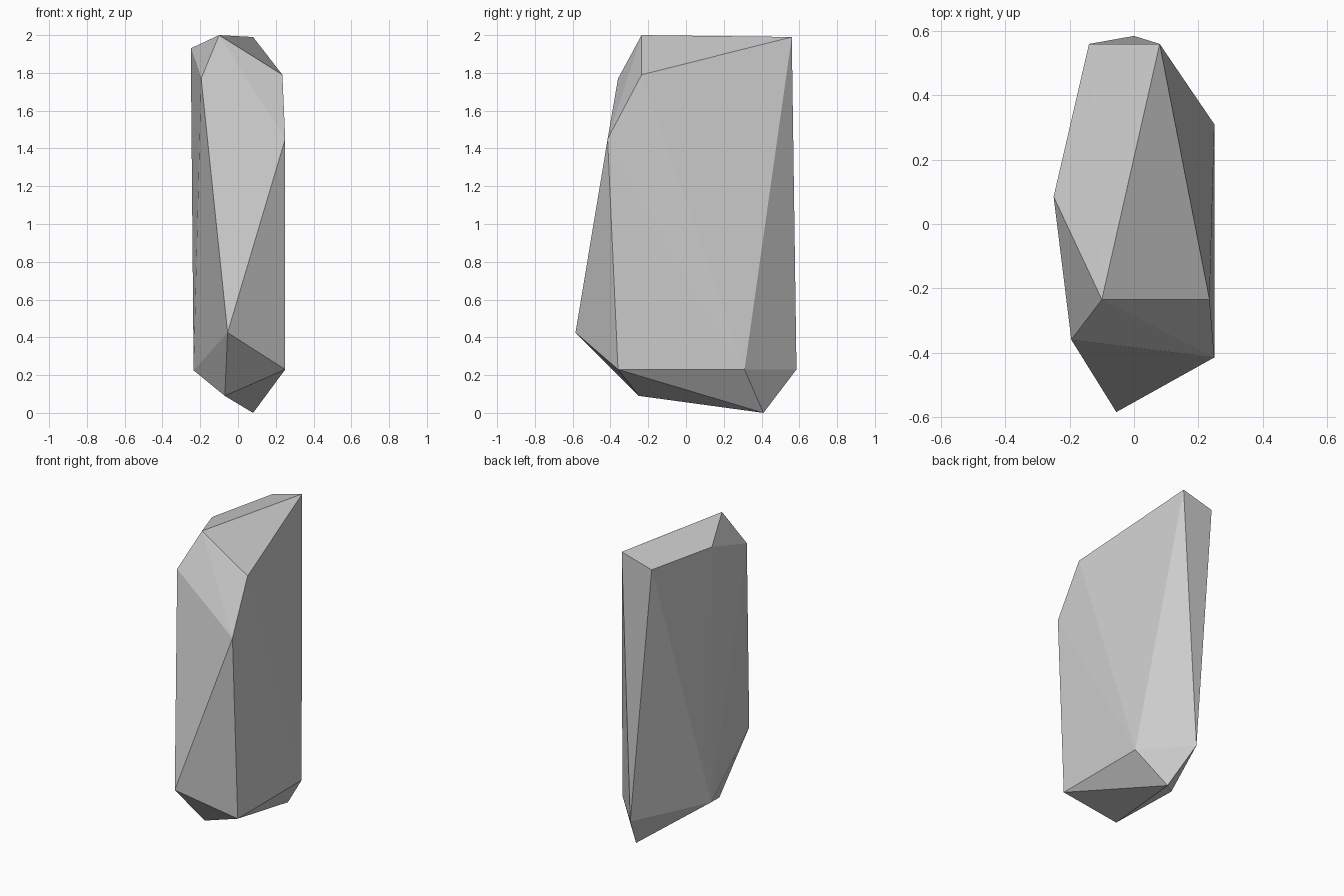
import bpy, bmesh

# Corner points of the faceted standing stone, top to bottom
corners = [
    # crown
    (-0.10, -0.235, 2.0), (0.08, 0.56, 1.99), (-0.14, 0.56, 1.93), (-0.25, 0.085, 1.93),
    # shoulder
    (0.235, -0.235, 1.79), (-0.195, -0.36, 1.77), (0.25, -0.415, 1.45),
    # lower body
    (-0.055, -0.585, 0.425), (0.25, -0.36, 0.23), (0.25, 0.31, 0.23),
    (0.0, 0.585, 0.23), (-0.235, 0.07, 0.225),
    # base
    (-0.07, -0.25, 0.09), (0.08, 0.41, 0.0),
]

# Wrap the corners in a convex shell with flat facets
bm = bmesh.new()
for c in corners:
    bm.verts.new(c)
bmesh.ops.convex_hull(bm, input=bm.verts[:])
bmesh.ops.recalc_face_normals(bm, faces=bm.faces[:])
mesh = bpy.data.meshes.new("standing_stone")
bm.to_mesh(mesh)
bm.free()
stone = bpy.data.objects.new("standing_stone", mesh)
bpy.context.collection.objects.link(stone)
